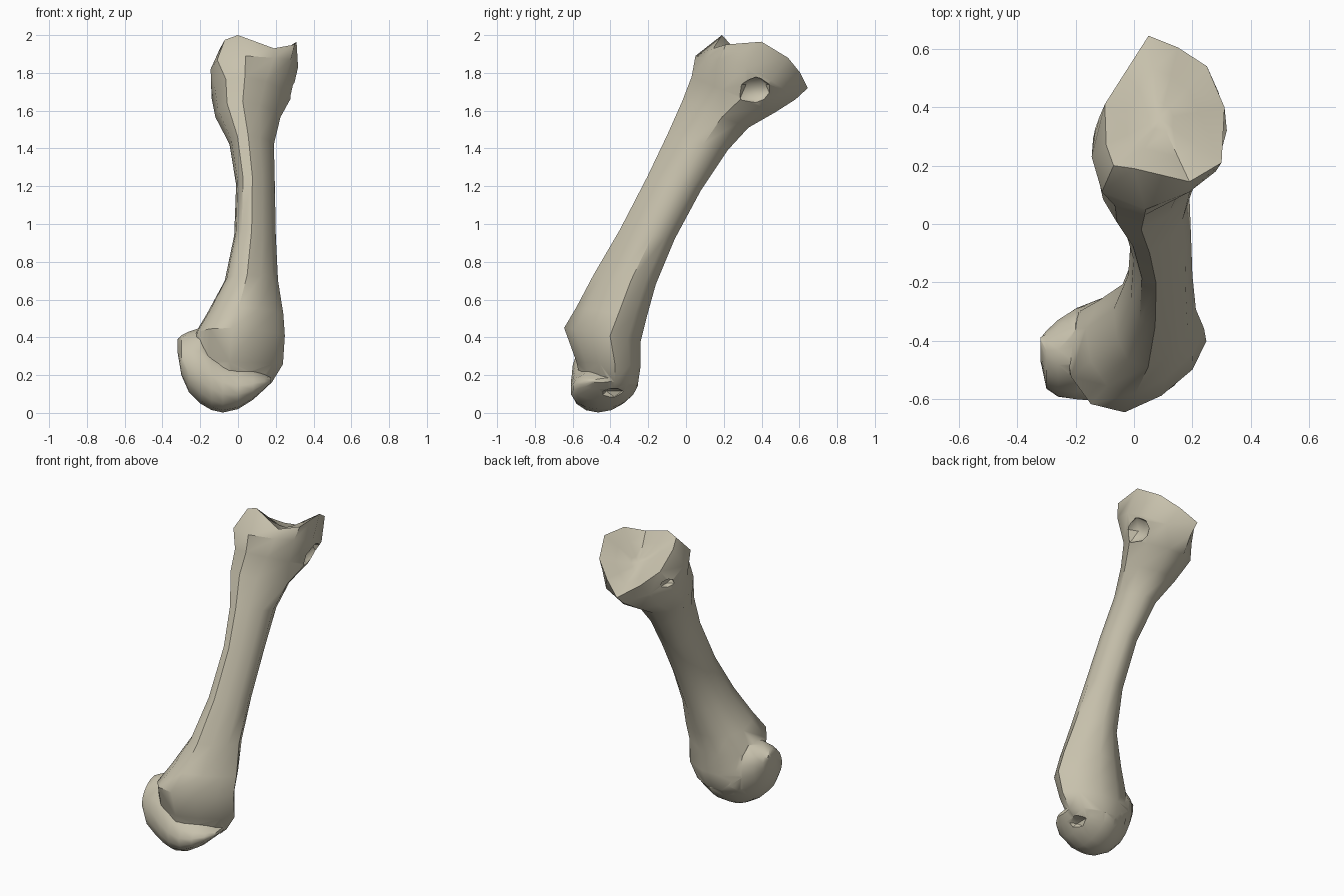
import bpy, bmesh, math
from mathutils import Vector

cube = bpy.data.objects.get("Cube")
if cube:
    bpy.data.objects.remove(cube, do_unlink=True)

BONE = (0.58, 0.54, 0.42, 1.0)
mat = bpy.data.materials.new("bone_ivory")
mat.use_nodes = True
mat.diffuse_color = BONE
bsdf = next(n for n in mat.node_tree.nodes if n.type == 'BSDF_PRINCIPLED')
bsdf.inputs["Base Color"].default_value = BONE
bsdf.inputs["Roughness"].default_value = 0.8


def loft(name, rings):
    """Skin a list of equal-length point rings and close both ends."""
    bm = bmesh.new()
    loops = [[bm.verts.new(p) for p in ring] for ring in rings]
    n = len(loops[0])
    for a, b in zip(loops, loops[1:]):
        for i in range(n):
            j = (i + 1) % n
            bm.faces.new((a[i], a[j], b[j], b[i]))
    for loop in (loops[0], loops[-1]):
        centre = bm.verts.new(sum((v.co for v in loop), Vector()) / n)
        for i in range(n):
            bm.faces.new((loop[i], loop[(i + 1) % n], centre))
    bmesh.ops.recalc_face_normals(bm, faces=bm.faces)
    mesh = bpy.data.meshes.new(name)
    bm.to_mesh(mesh)
    bm.free()
    obj = bpy.data.objects.new(name, mesh)
    bpy.context.collection.objects.link(obj)
    mesh.materials.append(mat)
    return obj


def activate(obj):
    bpy.ops.object.select_all(action='DESELECT')
    obj.select_set(True)
    bpy.context.view_layer.objects.active = obj


def combine(obj, other, operation):
    """Apply a boolean with another object, which is used up."""
    mod = obj.modifiers.new("combine", 'BOOLEAN')
    mod.operation = operation
    mod.solver = 'EXACT'
    mod.object = other
    activate(obj)
    bpy.ops.object.modifier_apply(modifier=mod.name)
    bpy.data.objects.remove(other, do_unlink=True)


def carve(obj, location, size):
    """Sink a small faceted pocket into the surface."""
    bpy.ops.mesh.primitive_ico_sphere_add(subdivisions=1, location=location)
    cutter = bpy.context.object
    cutter.name = "pocket_cutter"
    cutter.scale = size
    cutter.hide_render = True
    cutter.data.materials.append(mat)
    combine(obj, cutter, 'DIFFERENCE')


# Shaft cross-section: across, front to back, starting on the front ridge
SECTION = [(.42, 0), (.68, .14), (.9, .36), (1, .6), (.88, .83), (.62, 1),
           (.36, 1), (.11, .86), (0, .6), (.04, .3), (.18, .07)]

# Shaft stations: front y, front z, back y, back z, least x, greatest x
STATIONS = [(-.52, .1, -.3, .1, -.15, .11), (-.56, .18, -.255, .15, -.22, .18),
            (-.58, .27, -.24, .25, -.25, .238),
            (-.645, .45, -.24, .38, -.235, .248), (-.58, .56, -.21, .5, -.165, .24),
            (-.49, .73, -.16, .68, -.07, .212), (-.35, .97, -.06, .92, -.02, .2),
            (-.205, 1.25, .08, 1.18, -.01, .195), (-.1, 1.47, .22, 1.39, -.045, .19),
            (-.02, 1.65, .33, 1.51, -.12, .225), (.03, 1.78, .47, 1.59, -.14, .28)]

rings = [[Vector((x0 + (x1 - x0) * u, yf + (yb - yf) * v, zf + (zb - zf) * v))
          for u, v in SECTION] for yf, zf, yb, zb, x0, x1 in STATIONS]

# Flared head: outer band, raised rim, then the hollow joint dish
band = [(.04, .05, 1.89), (.19, .11, 1.88), (.28, .18, 1.87), (.318, .32, 1.83),
        (.29, .45, 1.76), (.2, .54, 1.7), (.05, .58, 1.66), (-.06, .46, 1.7),
        (-.13, .34, 1.75), (-.145, .23, 1.82), (-.11, .11, 1.87)]
rim = [(0, .19, 2), (.19, .145, 1.93), (.3, .21, 1.95), (.31, .4, 1.965),
       (.25, .54, 1.88), (.15, .605, 1.8), (.05, .645, 1.72), (-.03, .52, 1.77),
       (-.1, .41, 1.84), (-.095, .27, 1.93), (-.07, .2, 1.975)]
band = [Vector(p) for p in band]
rim = [Vector(p) for p in rim]
hollow = Vector((.09, .36, 1.82))
rings += [band, rim] + [[p.lerp(hollow, t) for p in rim] for t in (.4, .8)]
bone = loft("long_bone", rings)

# Rounded lower joint: x, low z, high z, front y, back y
KNOB = [(-.32, .32, .39, -.46, -.4), (-.3, .2, .41, -.56, -.37),
        (-.26, .11, .43, -.59, -.33), (-.2, .05, .45, -.6, -.29),
        (-.14, .015, .38, -.605, -.27), (-.08, .002, .32, -.61, -.26),
        (0, .02, .265, -.61, -.255), (.08, .07, .24, -.595, -.28),
        (.14, .125, .21, -.55, -.31), (.175, .16, .185, -.49, -.38)]
SIDES = 16
LEAN = .03
knob_rings = []
for x, low, high, front, back in KNOB:
    angles = [2 * math.pi * i / SIDES for i in range(SIDES)]
    knob_rings.append([Vector((x, (front + back) / 2 + (back - front) / 2 * math.cos(a)
                               + LEAN * math.sin(a),
                               (low + high) / 2 + (high - low) / 2 * math.sin(a)))
                       for a in angles])
combine(bone, loft("lower_joint", knob_rings), 'UNION')

# Pockets on both sides of the head and under the lower joint
carve(bone, (.29, .37, 1.7), (.08, .1, .085))
carve(bone, (-.125, .37, 1.75), (.04, .065, .03))
carve(bone, (.13, -.38, .1), (.06, .08, .035))

activate(bone)
bpy.ops.object.shade_smooth_by_angle(angle=math.radians(42))
